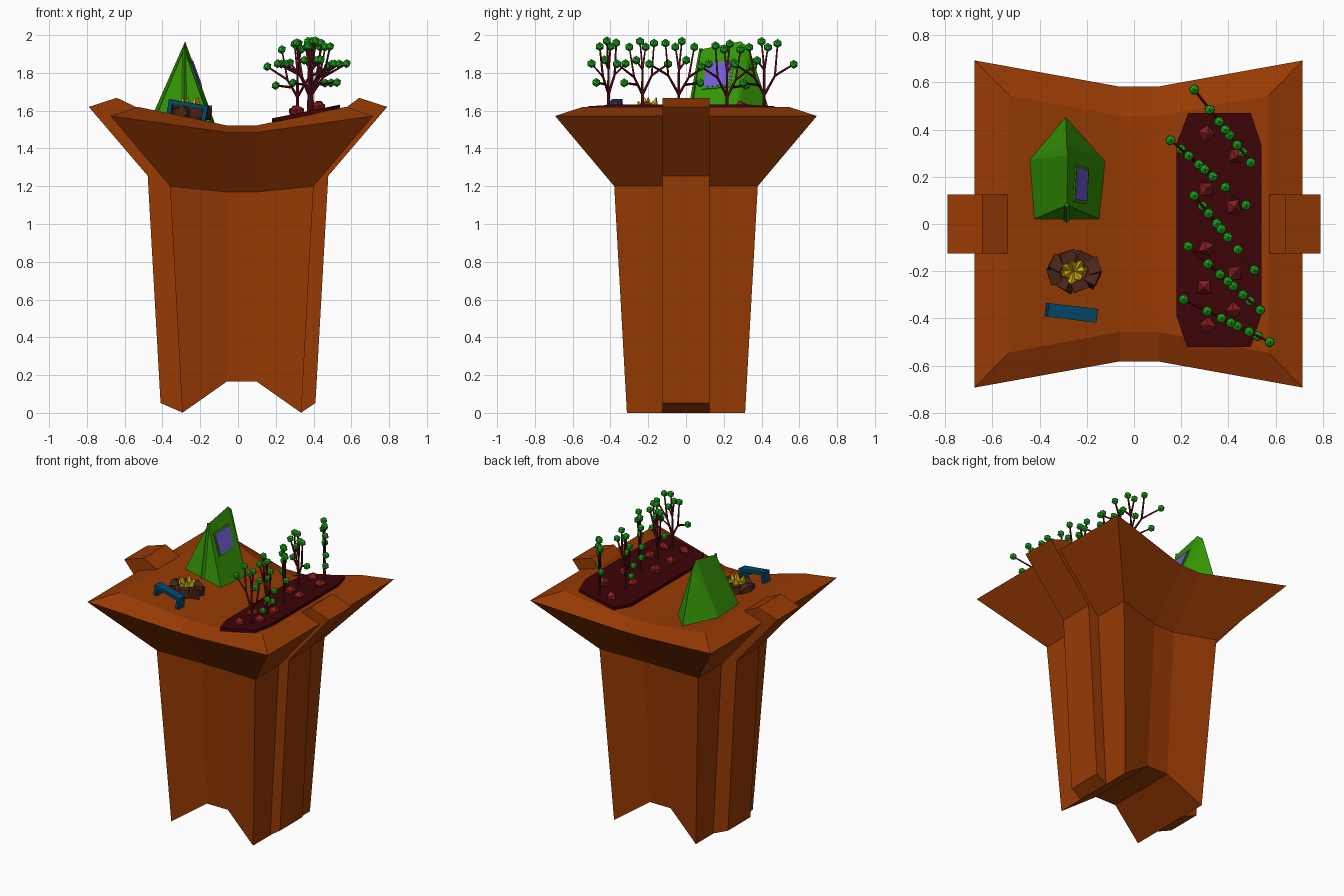
import bpy, bmesh, math, random
from mathutils import Vector, Matrix

if "Cube" in bpy.data.objects:
    bpy.data.objects.remove(bpy.data.objects["Cube"])
random.seed(4)


def mat(name, rgb):
    m = bpy.data.materials.new(name)
    m.diffuse_color = (*rgb, 1)
    m.use_nodes = True
    m.node_tree.nodes["Principled BSDF"].inputs["Base Color"].default_value = m.diffuse_color
    return m


ROCK = mat("rust rock", (.31, .042, .001))
SOIL = mat("dark soil", (.045, .001, .002))
TENT = mat("tent green", (.035, .30, .002))
LEAF = mat("leaf green", (.012, .40, .012))
PANE = mat("window purple", (.16, .11, .64))
BLUE = mat("bench blue", (.001, .065, .14))
FIRE = mat("flame yellow", (.68, .47, .005))
LOG = mat("log brown", (.07, .020, .010))
ROOT = mat("root red", (.23, .012, .013))
STEM = mat("stem maroon", (.10, .005, .009))


def finish(name, bm, material):
    bmesh.ops.recalc_face_normals(bm, faces=bm.faces)
    me = bpy.data.meshes.new(name)
    bm.to_mesh(me)
    bm.free()
    me.materials.append(material)
    ob = bpy.data.objects.new(name, me)
    bpy.context.collection.objects.link(ob)
    return ob


def mesh(name, verts, faces, material):
    bm = bmesh.new()
    vs = [bm.verts.new(v) for v in verts]
    for f in faces:
        bm.faces.new([vs[i] for i in f])
    return finish(name, bm, material)


def prism(name, bottom, offset, material):
    """Extrude a polygon of 3D points along an offset."""
    n = len(bottom)
    verts = [Vector(p) for p in bottom]
    verts += [v + Vector(offset) for v in verts]
    faces = [tuple(range(n)), tuple(range(n, 2 * n))]
    faces += [(i, (i + 1) % n, n + (i + 1) % n, n + i) for i in range(n)]
    return mesh(name, verts, faces, material)


def hull(name, pts, material):
    bm = bmesh.new()
    for p in pts:
        bm.verts.new(p)
    bmesh.ops.convex_hull(bm, input=bm.verts)
    bmesh.ops.dissolve_limit(bm, angle_limit=.03, verts=bm.verts, edges=bm.edges)
    return finish(name, bm, material)


def rod(bm, a, b, r1, r2, sides=5):
    a, b = Vector(a), Vector(b)
    d = b - a
    m = Matrix.Translation((a + b) / 2) @ d.to_track_quat('Z', 'Y').to_matrix().to_4x4()
    bmesh.ops.create_cone(bm, cap_ends=True, segments=sides, radius1=r1,
                          radius2=r2, depth=d.length, matrix=m)


def ground(x):
    return 1.525 + .095 * max(0, abs(x - .02) - .08) / .47


# Pedestal: lofted rings with a raised corner and a sunken middle
def ring(hx, yc, ym, zc, zm):
    f = [(-hx, yc, zc), (-.08, ym, zm), (.08, ym, zm), (hx, yc, zc)]
    return [(x + .02, -y, z) for x, y, z in f] + [(x + .02, y, z) for x, y, z in reversed(f)]


rings = [ring(.315, .313, .255, 0, .165), ring(.38, .38, .32, 1.20, 1.17),
         ring(.695, .693, .582, 1.572, 1.485), ring(.55, .545, .457, 1.62, 1.522)]
faces = [(8*k + i, 8*k + (i+1) % 8, 8*k + 8 + (i+1) % 8, 8*k + 8 + i)
         for k in range(3) for i in range(8)]
faces += [tuple(b + i for i in q) for b in (0, 24)
          for q in ((0, 1, 6, 7), (1, 2, 5, 6), (2, 3, 4, 5))]
mesh("pedestal", sum(rings, []), faces, ROCK)

# Side ribs: mirrored outer profile, inner points follow the off-centre pedestal
outer = [(.642, 1.668), (.79, 1.62), (.478, 1.255), (.41, .052)]
inner = [(.315, .002), (.28, .06), (.30, 1.2), (.45, 1.55), (.55, 1.615)]
for side, s in (("left", -1), ("right", 1)):
    rib = [(s * x, z) for x, z in outer] + [(s * x + .02, z) for x, z in inner]
    prism(side + "_rib", [(x, -.124, z) for x, z in rib], (0, .248, 0), ROCK)

# Garden bed lying on the slope
bed = [(.23, .47), (.495, .47), (.54, .335), (.54, -.385), (.495, -.522), (.225, -.522),
       (.18, -.39), (.18, .34)]
prism("garden_bed", [(x, y, ground(x) - .004) for x, y in bed], (0, 0, .022), SOIL)

# Root vegetables
bm = bmesh.new()
for x, y in [(.305, .385), (.43, .29), (.305, .145), (.42, .075), (.305, -.10),
             (.425, -.21), (.30, -.265), (.425, -.365), (.315, -.43)]:
    z, a = ground(x) + .01, random.random() * 6
    m = (Matrix.Translation((x, y, z + .012)) @ Matrix.Rotation(a, 4, 'Z')
         @ Matrix.Rotation(.2, 4, 'X'))
    bmesh.ops.create_cone(bm, cap_ends=True, segments=4, radius1=.032, radius2=.038,
                          depth=.026, matrix=m)
    bmesh.ops.create_cone(bm, cap_ends=True, segments=4, radius1=.038, radius2=.006,
                          depth=.026, matrix=m @ Matrix.Translation((0, 0, .026)))
finish("root_vegetables", bm, ROOT)

# Fan-shaped plants: twig tips as (position along fan, height)
tips = [(-1, .25), (-.72, .15), (-.52, .34), (-.25, .27), (-.1, .37), (.12, .34),
        (.45, .36), (1, .25)]
fans = [((.255, .57), (.495, .26), -1), ((.155, .355), (.475, .08), 1),
        ((.255, .12), (.51, -.195), 1), ((.23, -.095), (.535, -.365), -1),
        ((.21, -.32), (.575, -.50), -1)]
stems, leaves = bmesh.new(), bmesh.new()
for a, b, flip in fans:
    a, b = Vector((*a, 0)), Vector((*b, 0))
    mid, half = (a + b) / 2, (b - a) / 2
    z0 = ground(mid.x) + .015

    def at(t, h):
        p = mid + half * t * flip
        return (p.x, p.y, z0 + h)
    forks = [(-.33, .18), (0, .22), (.36, .19)]
    rod(stems, at(0, -.02), at(0, .09), .011, .008)
    for f in forks:
        rod(stems, at(0, .09), at(*f), .008, .006)
    for i, tip in enumerate(tips):
        f = (-.2, .14) if i == 1 else forks[0 if i < 3 else 1 if i < 6 else 2]
        rod(stems, at(*f), at(*tip), .007, .005, 4)
        bmesh.ops.create_icosphere(leaves, subdivisions=1, radius=.024,
                                   matrix=Matrix.Translation(at(*tip)))
finish("plant_stems", stems, STEM)
finish("plant_leaves", leaves, LEAF)

# Tent
base = [(-.425, .02), (-.145, .02), (-.12, .265), (-.29, .455), (-.445, .27)]
ridge = [(-.285, .08, 1.925), (-.28, .29, 1.967), (-.285, .335, 1.93)]
hull("tent", [(x, y, ground(x) - .01) for x, y in base] + ridge, TENT)
bm = bmesh.new()
rod(bm, (-.285, .018, ground(-.285)), (-.285, .08, 1.93), .013, .009, 4)
finish("tent_door_seam", bm, TENT)

# Window plate on the right wall of the tent
p0, p1, p2 = Vector((-.145, .02, 1.54)), Vector((-.12, .265, 1.533)), Vector(ridge[0])
n = (p1 - p0).cross(p2 - p0).normalized()


def on_wall(y, z, lift):
    x = p0.x - (n.y * (y - p0.y) + n.z * (z - p0.z)) / n.x
    return Vector((x, y, z)) + n * lift


for name, g, lift, m in (("window_frame", .010, .006, TENT), ("window_pane", 0, .009, PANE)):
    quad = [(.095 - g, 1.722 - g), (.225 + g, 1.735 - g), (.245 + g, 1.86 + g), (.105 - g, 1.85 + g)]
    prism(name, [on_wall(y, z, lift - .009) for y, z in quad], n * .009, m)

# Campfire: ring of chunks around a spiky flame
cx, cy, cz = -.255, -.20, ground(-.255)
for i in range(8):
    a = i * math.tau / 8 + .3
    c = Vector((cx + .085 * math.cos(a), cy + .058 * math.sin(a), cz + .028))
    rot = Matrix.Rotation(a, 3, 'Z') @ Matrix.Rotation(random.uniform(-.5, .5), 3, 'X')
    pts = [c + rot @ Vector((x * random.uniform(.8, 1.2) * .026, y * .034, z * .032))
           for x in (-1, 1) for y in (-1, 1) for z in (-1, .8)]
    hull("campfire_chunk", pts, LOG)
bm = bmesh.new()
for i in range(7):
    a = i * math.tau / 7
    r, h = (.056, .085) if i % 2 else (.045, .105)
    rod(bm, (cx + .025 * math.cos(a), cy + .02 * math.sin(a), cz + .02),
        (cx + r * math.cos(a), cy + r * math.sin(a), cz + h), .035, .003, 4)
finish("campfire_flame", bm, FIRE)

# Bench tilted along the slope
frame = (Matrix.Translation((-.272, -.375, ground(-.272))) @ Matrix.Rotation(-.12, 4, 'Z')
         @ Matrix.Rotation(.17, 4, 'Y'))
for name, x, z, sx, sz in (("bench_seat", 0, .065, .212, .022),
                           ("bench_left_leg", -.094, .028, .022, .066),
                           ("bench_right_leg", .094, .028, .022, .066)):
    bm = bmesh.new()
    bmesh.ops.create_cube(bm, size=1, matrix=frame @ Matrix.Translation((x, 0, z))
                          @ Matrix.Diagonal((sx, .058, sz, 1)))
    finish(name, bm, BLUE)
